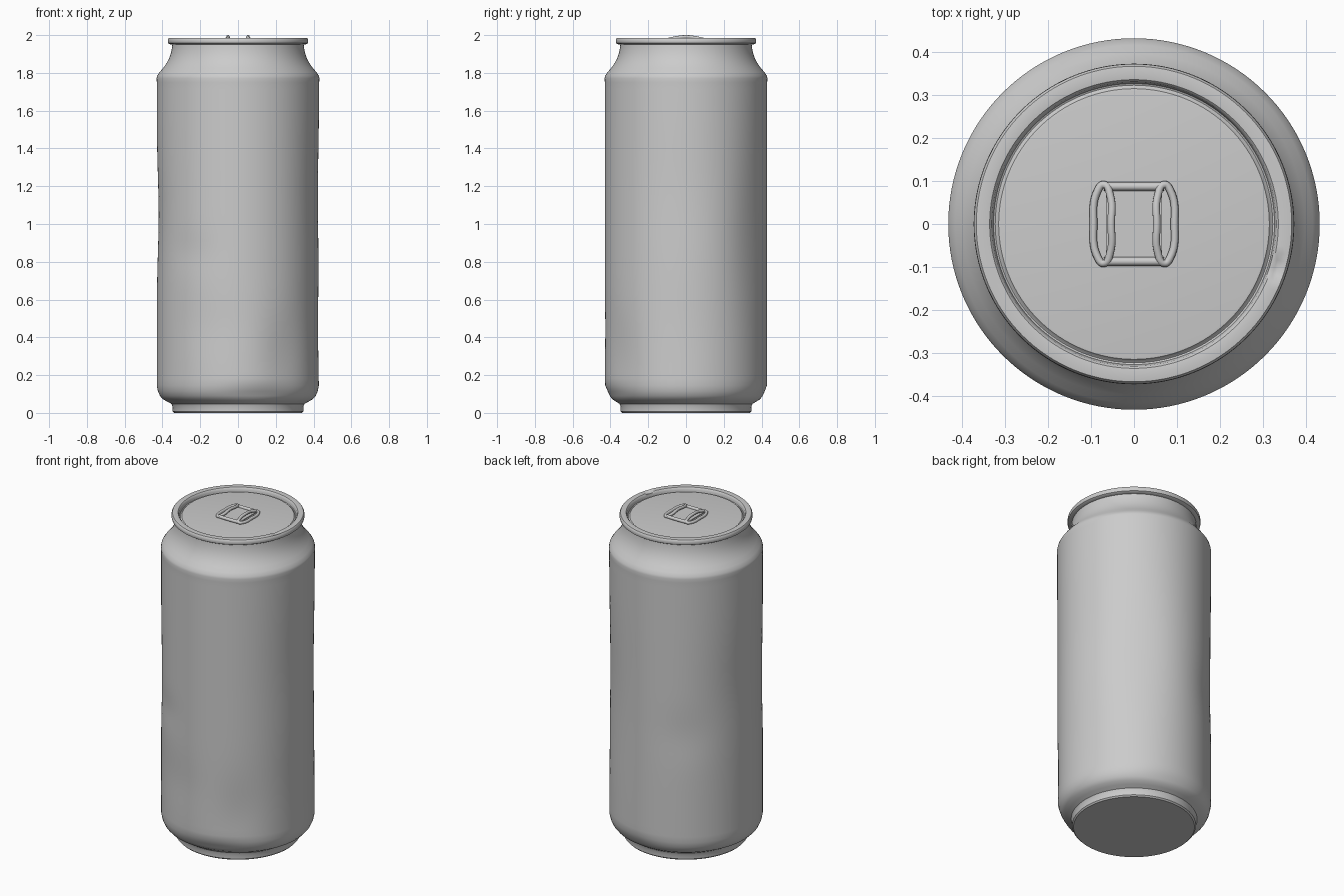
import bpy, bmesh, math
from mathutils import Vector

if "Cube" in bpy.data.objects:
    bpy.data.objects.remove(bpy.data.objects["Cube"])

SEGS = 128


def finish(obj, angle=35):
    bpy.ops.object.select_all(action='DESELECT')
    obj.select_set(True)
    bpy.context.view_layer.objects.active = obj
    bpy.ops.object.shade_smooth_by_angle(angle=math.radians(angle))


def lathe(name, profile, deform=None):
    """Revolve (radius, z) points around z; radius 0 ends close to a pole."""
    bm = bmesh.new()
    rings = []
    for r, z in profile:
        if r == 0:
            rings.append([bm.verts.new((0, 0, z))] * SEGS)
            continue
        ring = []
        for i in range(SEGS):
            a = 2 * math.pi * i / SEGS
            p = Vector((r * math.cos(a), r * math.sin(a), z))
            ring.append(bm.verts.new(deform(p, a) if deform else p))
        rings.append(ring)
    for lo, hi in zip(rings, rings[1:]):
        for i in range(SEGS):
            j = (i + 1) % SEGS
            quad = [lo[i], lo[j], hi[j], hi[i]]
            bm.faces.new(list(dict.fromkeys(quad)))
    bmesh.ops.recalc_face_normals(bm, faces=bm.faces)
    me = bpy.data.meshes.new(name)
    bm.to_mesh(me)
    bm.free()
    obj = bpy.data.objects.new(name, me)
    bpy.context.collection.objects.link(obj)
    finish(obj)
    return obj


# Soft dents: angle (deg), height, angular width (deg), height width, depth
DENTS = [
    (180, 1.05, 40, 0.28, 0.010),
    (0, 1.15, 35, 0.35, 0.007),
    (0, 0.45, 30, 0.30, 0.006),
    (55, 0.95, 22, 0.45, 0.012),
    (235, 0.85, 18, 0.10, 0.006),
    (250, 0.45, 25, 0.15, 0.005),
    (305, 0.30, 18, 0.22, 0.012),
    (125, 0.80, 20, 0.15, 0.006),
    (285, 0.10, 28, 0.035, 0.016),
    (80, 0.10, 25, 0.035, 0.010),
]


def dent(p, a):
    push = 0
    for deg, z, aw, zw, depth in DENTS:
        da = (math.degrees(a) - deg + 180) % 360 - 180
        push += depth * math.exp(-(da / aw) ** 2 - ((p.z - z) / zw) ** 2)
    fade = min(1, p.z / 0.06) * min(1, max(0, (1.8 - p.z) / 0.15))
    k = 1 - push * fade / math.hypot(p.x, p.y)
    return Vector((p.x * k, p.y * k, p.z))


# Can body: flat base, foot, dented wall, shoulder and neck
foot = [(0, 0), (0.338, 0), (0.346, 0.008), (0.347, 0.035), (0.353, 0.048),
        (0.375, 0.060), (0.398, 0.073), (0.413, 0.090), (0.424, 0.115), (0.430, 0.145)]
wall = [(0.430, 0.145 + 1.605 * i / 44) for i in range(1, 45)]
neck = [(0.431, 1.772), (0.428, 1.785), (0.415, 1.804), (0.396, 1.826), (0.378, 1.851),
        (0.364, 1.878), (0.355, 1.905), (0.349, 1.935), (0.347, 1.960)]
lathe("can_body", foot + wall + neck, dent)


# Rolled rim and recessed lid, with a small nick pressed into the rim
def nick(p, a):
    u, v = p.x - 0.332, p.y + 0.102
    s = -math.sin(a) * u + math.cos(a) * v
    t = math.cos(a) * u + math.sin(a) * v
    if p.z > 1.97:
        p.z -= 0.010 * math.exp(-(s / 0.025) ** 4 - (t / 0.014) ** 4)
    return p


rim = [(0.347, 1.950), (0.362, 1.952), (0.370, 1.957), (0.372, 1.966), (0.371, 1.978),
       (0.366, 1.985), (0.358, 1.986), (0.350, 1.986), (0.342, 1.986), (0.335, 1.985),
       (0.330, 1.980), (0.328, 1.970), (0.326, 1.959), (0.322, 1.957), (0.318, 1.960),
       (0.314, 1.965), (0.308, 1.966), (0, 1.966)]
lathe("rim_and_lid", rim, nick)


def tube(name, points, radius, cyclic=False):
    cu = bpy.data.curves.new(name, 'CURVE')
    cu.dimensions = '3D'
    cu.bevel_depth = radius
    cu.bevel_resolution = 3
    cu.resolution_u = 8
    cu.use_fill_caps = True
    sp = cu.splines.new('BEZIER')
    sp.bezier_points.add(len(points) - 1)
    for b, co in zip(sp.bezier_points, points):
        b.co = co
        b.handle_left_type = b.handle_right_type = 'AUTO'
    sp.use_cyclic_u = cyclic
    obj = bpy.data.objects.new(name, cu)
    bpy.context.collection.objects.link(obj)
    bpy.ops.object.select_all(action='DESELECT')
    obj.select_set(True)
    bpy.context.view_layer.objects.active = obj
    bpy.ops.object.convert(target='MESH')
    finish(bpy.context.object, 50)


# Pull tab: an arched loop each side, joined by two cross bars
for side, s in (("left", -1), ("right", 1)):
    loop = [(0.055, -0.065, 1.983), (0.053, 0, 1.991), (0.055, 0.065, 1.983),
            (0.070, 0.091, 1.976), (0.084, 0.078, 1.974), (0.094, 0, 1.974),
            (0.084, -0.078, 1.974), (0.070, -0.091, 1.976)]
    tube(f"tab_loop_{side}", [(s * x, y, z) for x, y, z in loop], 0.009, True)
for end, y in (("back", 0.087), ("front", -0.087)):
    tube(f"tab_bar_{end}", [(-0.07, y, 1.975), (0, y, 1.974), (0.07, y, 1.975)], 0.010)

# Thin plate under the tab
bpy.ops.mesh.primitive_cube_add(size=1, location=(0, 0, 1.968))
plate = bpy.context.object
plate.name = "tab_plate"
plate.scale = (0.13, 0.17, 0.008)
